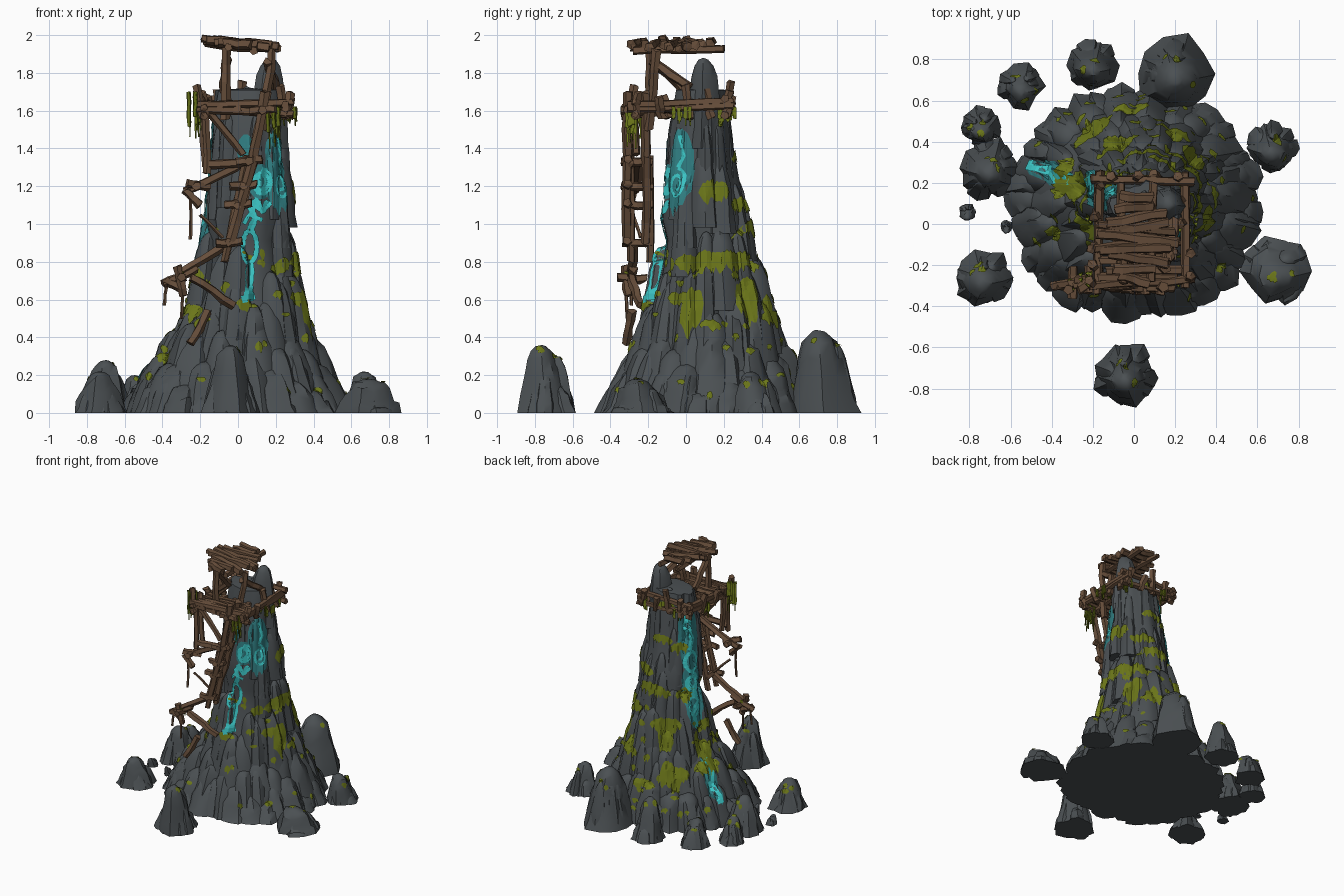
import bpy, bmesh, math, random
from mathutils import Vector
from mathutils.bvhtree import BVHTree

if "Cube" in bpy.data.objects:
    bpy.data.objects.remove(bpy.data.objects["Cube"])
random.seed(11)
R = random.uniform
UP = Vector((0, 0, 1))

def material(name, rgb):
    m = bpy.data.materials.new(name)
    m.diffuse_color = (*rgb, 1)
    m.use_nodes = True
    m.node_tree.nodes["Principled BSDF"].inputs["Base Color"].default_value = m.diffuse_color
    return m

ROCK = material("slate rock", (0.070, 0.080, 0.086))
MOSS = material("olive moss", (0.150, 0.185, 0.010))
WOOD = material("weathered wood", (0.135, 0.076, 0.043))
GLOW = material("bright teal", (0.045, 0.56, 0.56))
DIM = material("dim teal", (0.03, 0.21, 0.225))

def finish(name, bm, mat, angle=None):
    me = bpy.data.meshes.new(name)
    bm.to_mesh(me)
    me.materials.append(mat)
    ob = bpy.data.objects.new(name, me)
    bpy.context.collection.objects.link(ob)
    if angle:
        bpy.ops.object.select_all(action='DESELECT')
        ob.select_set(True)
        bpy.context.view_layer.objects.active = ob
        bpy.ops.object.shade_smooth_by_angle(angle=math.radians(angle))
    return ob

# Spire outline: z, xmin, xmax, ymin, ymax
PROFILE = [(0, -.58, .59, -.43, .62), (.3, -.47, .44, -.30, .55), (.5, -.33, .37, -.24, .50),
           (.6, -.25, .34, -.20, .47), (.8, -.20, .30, -.16, .40), (1.0, -.18, .275, -.14, .34),
           (1.3, -.145, .25, -.11, .27), (1.6, -.13, .245, -.08, .23), (1.71, -.115, .23, -.06, .21)]

def surf(a, z, out=0.0):
    z = max(0, min(z, 1.71))
    for lo, hi in zip(PROFILE, PROFILE[1:]):
        if z <= hi[0]:
            f = (z - lo[0]) / (hi[0] - lo[0])
            x0, x1, y0, y1 = [lo[k] + (hi[k] - lo[k]) * f for k in (1, 2, 3, 4)]
            break
    return Vector(((x0 + x1) / 2 + ((x1 - x0) / 2 + out) * math.cos(a),
                   (y0 + y1) / 2 + ((y1 - y0) / 2 + out) * math.sin(a), z))

def skin(bm, rings, apex):
    n = len(rings[0])
    rs = [[bm.verts.new(p) for p in r] for r in rings]
    for a, b in zip(rs, rs[1:]):
        for i in range(n):
            bm.faces.new((a[i], a[(i + 1) % n], b[(i + 1) % n], b[i]))
    bm.faces.new(rs[0][::-1])
    tip = bm.verts.new(apex)
    for i in range(n):
        bm.faces.new((rs[-1][i], rs[-1][(i + 1) % n], tip))

def column(bm, base, top, r, n=9, taper=0.0):
    """Rounded, slightly faceted rock finger."""
    base, top = Vector(base), Vector(top)
    lobes = [R(.84, 1.16) for _ in range(n)]
    rings = []
    for t, k in [(0, 1.12), (.2, 1.06), (.42, .99), (.62, .9), (.79, .77), (.91, .57), (.98, .3)]:
        c = base.lerp(top, t)
        ring = []
        for i in range(n):
            a = 2 * math.pi * i / n
            q = r * k * (1 - taper * t) * lobes[i] * R(.94, 1.06)
            ring.append(c + Vector((q * math.cos(a), q * math.sin(a), R(-.2, .2) * r if 0 < t < .9 else 0)))
        rings.append(ring)
    skin(bm, rings, top + Vector((R(-.1, .1) * r, R(-.1, .1) * r, 0)))

# Rock spire: grooved core plus tiers of rock fingers
rock = bmesh.new()
N = 36
groove = [R(-.012, .015) for _ in range(N)]
skin(rock, [[surf(2 * math.pi * i / N, z, groove[i] + R(-.006, .006) - (.05 if z < .95 else .012))
             for i in range(N)] for z in [k * 1.71 / 15 for k in range(16)]], (.06, .08, 1.72))
# count, top low, top high, radius low, radius high, drop, steepness, start angle, sweep
TIERS = [(26, .10, .27, .055, .095, 1, .15, 0, 360), (22, .24, .44, .08, .11, 1, .4, 0, 360),
         (18, .40, .60, .08, .11, 1, .6, 0, 360), (14, .55, .78, .07, .10, .6, .65, 0, 360),
         (11, .74, .96, .06, .09, .5, .65, 0, 360), (9, .95, 1.2, .055, .08, .45, .6, -25, 220),
         (7, 1.15, 1.42, .05, .065, .4, .6, -20, 210), (9, 1.4, 1.66, .04, .05, .5, .7, 0, 360)]
for cnt, t0, t1, r0, r1, drop, steep, start, sweep in TIERS:
    for i in range(cnt):
        a = math.radians(start + sweep * (i + R(-.35, .35)) / cnt)
        t, r = R(t0, t1), R(r0, r1)
        zb = max(0, t - drop)
        top = surf(a, t, -.45 * r)
        base = surf(a, zb, -.02).lerp(Vector((top.x, top.y, zb)), steep)
        column(rock, base, top, r)
# Summit horn and crown lumps
column(rock, (.15, .08, 1.4), (.17, .09, 1.88), .09)
for x, y, z in [(-.05, .05, 1.70), (.05, .14, 1.73), (.06, .02, 1.69), (.18, .14, 1.74)]:
    column(rock, (x * .5 + .03, y * .5 + .04, 1.3), (x, y, z), .06)
rock.normal_update()
spire_tree = BVHTree.FromBMesh(rock)
finish("rock_spire", rock, ROCK, 38)

# Loose boulders around the foot: x, y, radius, height
BOULDERS = [(-.04, -.74, .135, .36), (-.73, -.26, .115, .22), (-.70, .27, .125, .28), (-.74, .47, .08, .2),
            (.69, -.23, .14, .18), (.67, .37, .105, .22), (.2, .73, .16, .44), (-.2, .77, .105, .32),
            (-.55, .67, .095, .2), (-.81, .06, .035, .07), (-.62, -.01, .025, .08)]
loose = bmesh.new()
for x, y, r, h in BOULDERS:
    column(loose, (x, y, 0), (x, y - .03, h), r, 10, .35)
    for k in range(7):
        a = k * .9 + R(-.3, .3)
        q = r * R(.6, .85)
        px, py = x + q * math.cos(a), y + q * math.sin(a)
        column(loose, (px, py, 0), (x + .6 * (px - x), y + .6 * (py - y), h * R(.35, .85)), r * R(.35, .5), 7, .2)
loose.normal_update()
loose_tree = BVHTree.FromBMesh(loose)
finish("loose_boulders", loose, ROCK, 38)

def cast(tree, target, d, off):
    hit = tree.ray_cast(target + d * .8, -d)[0]
    return hit + d * off if hit else None

def sheet(bm, tree, grid, d, off):
    """Lay a grid of points on the rock along direction d."""
    pts = [[cast(tree, p, d, off) for p in row] for row in grid]
    vs = [[bm.verts.new(p) if p else None for p in row] for row in pts]
    for a, b in zip(vs, vs[1:]):
        for i in range(len(a) - 1):
            q = [a[i], a[i + 1], b[i + 1], b[i]]
            if None in q or max((q[k].co - q[k - 1].co).length for k in range(4)) > .075:
                continue
            f = bm.faces.new(q)
            f.normal_update()
            if f.normal.dot(d) < 0:
                f.normal_flip()

def patch(bm, tree, target, d, w, h, off=.008, rag=1.0):
    """Ragged oval patch, lower edge dripping."""
    d = Vector(d).normalized()
    side = Vector((-d.y, d.x, 0)).normalized()
    rise = UP if d.z < .6 else d.cross(side)
    nu = max(6, int(w / .011))
    nv = max(4, int(h / .012))
    grid = []
    for i in range(nu + 1):
        u = -1 + 2 * i / nu
        e = math.sqrt(max(0, 1 - u * u)) * h / 2
        hi, lo = e * R(1 - .3 * rag, 1), -e * R(1 - .7 * rag, 1 + .5 * rag)
        grid.append([Vector(target) + side * u * w / 2 + rise * (lo + (hi - lo) * j / nv) for j in range(nv + 1)])
    sheet(bm, tree, grid, d, off)

def ribbon(bm, target, d, pts, w):
    """Painted band through (u, z) points."""
    d = Vector(d).normalized()
    side = Vector((-d.y, d.x, 0)).normalized()
    P = [Vector(p) for p in pts]
    path = [a.lerp(b, k / 5) for a, b in zip(P, P[1:]) for k in range(5)] + [P[-1]]
    grid = []
    for i, p in enumerate(path):
        t = (path[min(i + 3, len(path) - 1)] - path[max(i - 3, 0)])
        t = t.normalized() if t.length > 1e-5 else Vector((0, 1))
        nrm = Vector((-t.y, t.x)) * w / 2 * R(.85, 1.2)
        grid.append([Vector(target) + side * q.x + UP * q.y for q in (p - nrm, p, p + nrm)])
    sheet(bm, spire_tree, grid, d, .009)

def loop(u, z, ru, rz, turns=1.0, end=1.0, n=14):
    m = int(n * turns)
    return [(u + ru * (1 + (end - 1) * k / m) * math.sin(2 * math.pi * k / n),
             z + rz * (1 + (end - 1) * k / m) * math.cos(2 * math.pi * k / n)) for k in range(m + 1)]

# Teal markings: front streak, right swirl, left streak
FRONT, RIGHT, LEFT = (0, -1, 0), (.75, -.65, 0), (-1, .42, 0)
glow, dim = bmesh.new(), bmesh.new()
C0, C1, C2 = (0, .08, 0), (.06, .08, 0), (0, .08, 0)
for pts, w in [([(.055, .60), (.06, .68), (.065, .79)], .045), ([(.02, .6), (.09, .62)], .04),
               (loop(.062, .88, .038, .085), .026), ([(.065, .97), (.09, 1.03), (.07, 1.08), (.11, 1.13)], .038),
               ([(.03, 1.0), (.06, 1.05), (.13, 1.02)], .024), ([(.08, 1.13), (.13, 1.07), (.165, 1.12)], .04),
               (loop(.125, 1.22, .05, .07, 2, .3), .026)]:
    ribbon(glow, C0, FRONT, pts, w)
for pts, w in [(loop(.01, 1.21, .05, .085, 1.6, .3), .016), ([(.01, 1.3), (.04, 1.36), (.01, 1.47)], .02)]:
    ribbon(glow, C1, RIGHT, pts, w)
for pts, w in [([(.0, 1.56), (-.03, 1.46), (.01, 1.36), (-.02, 1.28)], .045), (loop(-.01, 1.19, .055, .075), .024),
               (loop(-.02, 1.03, .06, .075, 2, .3), .022), ([(-.02, .96), (.03, .88), (-.04, .8), (-.01, .68)], .045),
               (loop(-.02, .85, .05, .07), .02), ([(-.0, .46), (.02, .38), (-.01, .3), (.01, .18)], .055)]:
    ribbon(glow, C2, LEFT, pts, w)
for c, d, u, z, w, h in [(C0, FRONT, .04, 1.38, .09, .2), (C0, FRONT, .12, 1.22, .13, .2),
                         (C1, RIGHT, .01, 1.28, .17, .46), (C2, LEFT, -.01, 1.35, .18, .55),
                         (C2, LEFT, -.01, .93, .19, .55), (C2, LEFT, .0, .33, .12, .34)]:
    s = Vector((-d[1], d[0], 0)).normalized()
    patch(dim, spire_tree, Vector(c) + s * u + UP * z, d, w, h, .004, .25)
finish("bright_teal_markings", glow, GLOW)
finish("dim_teal_markings", dim, DIM)

# Moss on ledges: angle, z, width, height
moss = bmesh.new()
LEDGES = [(-5, .80, .32, .12), (30, .80, .34, .13), (15, 1.16, .17, .14), (60, 1.1, .2, .1), (95, 1.36, .18, .08),
          (85, .98, .3, .11), (120, .74, .24, .13), (150, .95, .16, .12), (135, 1.3, .14, .1), (205, .55, .18, .11),
          (165, .42, .22, .16), (125, .4, .2, .14), (-88, .57, .12, .07), (-30, .6, .14, .09), (0, .46, .12, .08),
          (60, .5, .2, .11), (90, .3, .18, .1), (180, .68, .16, .1), (230, .5, .14, .08), (-45, .78, .09, .08),
          (100, 1.62, .14, .07)]
for a, z, w, h in LEDGES:
    a = math.radians(a)
    patch(moss, spire_tree, surf(a, z), (math.cos(a), math.sin(a), .6), w, h)
# Moss caps seen from above: x, y, z, size
for x, y, z, s in [(-.3, .2, .6, .15), (-.2, .5, .45, .16), (.31, .35, .7, .15), (.38, .03, .6, .13), (.2, .45, .6, .1),
                   (-.42, -.05, .4, .08), (-.1, .42, .7, .12)]:
    patch(moss, spire_tree, (x, y, z), (x * .8, y * .8, 1), s, s, .009, .6)
for _ in range(65):
    a, z = R(0, 6.283), .08 + 1.0 * R(0, 1) ** 1.4
    patch(moss, spire_tree, surf(a, z), (math.cos(a), math.sin(a), R(.3, 1.2)), R(.03, .07), R(.03, .06))
for x, y, r, h in BOULDERS[:9]:
    for _ in range(3):
        a = R(0, 6.283)
        patch(moss, loose_tree, (x, y, h * R(.3, .8)), (math.cos(a), math.sin(a), R(.3, 2)), R(.03, .06), R(.03, .05))
finish("ledge_moss", moss, MOSS)

def beam(bm, p, q, w=.034, sides=5):
    """Rough hewn timber from p to q."""
    p, q = Vector(p), Vector(q)
    d = (q - p).normalized()
    s = d.cross(UP if abs(d.z) < .9 else Vector((0, 1, 0))).normalized()
    t = s.cross(d)
    rings = []
    for k in range(5):
        c = p.lerp(q, k / 4) + (s * R(-.12, .12) + t * R(-.12, .12)) * w
        rings.append([c + (s * math.cos(a) + t * math.sin(a)) * w * R(.52, .72) + d * R(-.2, .2) * w
                      for a in [math.pi / 4 + 2 * math.pi * i / sides for i in range(sides)]])
    skin(bm, rings, q + d * w * .1)

# Lookout deck on top: long planks in the middle, short ones at the ends
deck = bmesh.new()
for i in range(9):
    y, tilt = -.27 + i * .05, R(-.03, .03)
    half = .06 + .14 * max(0, 1 - abs(y + .07) / .22)
    z = 1.955 + R(-.01, .012)
    beam(deck, (.01 - half + R(-.02, .02), y - tilt, z + half * .09), (.01 + half + R(-.02, .02), y + tilt, z - half * .09), .044)
for p, q in [((-.05, -.29, 1.94), (-.06, .2, 1.925)), ((.08, -.28, 1.92), (.1, .2, 1.925)),
             ((-.19, -.12, 1.98), (.22, -.08, 1.925)), ((-.18, -.0, 1.975), (.2, -.04, 1.92))]:
    beam(deck, p, q, .036)
# Deck legs and braces
for p, q in [((-.07, -.19, 1.55), (-.06, -.19, 1.94)), ((.13, -.2, 1.5), (.18, -.15, 1.92)),
             ((.16, -.18, 1.86), (.2, .02, 1.72)), ((-.06, -.18, 1.87), (-.08, .0, 1.7))]:
    beam(deck, p, q, .042)
finish("lookout_deck", deck, WOOD)

# Railing collar round the summit
collar = bmesh.new()
corners = [(-.18, -.30), (.25, -.27), (.25, .21), (-.17, .22)]
for k in range(4):
    a, b = Vector(corners[k]), Vector(corners[(k + 1) % 4])
    e = (b - a).normalized() * .04
    for z in (1.60, 1.64):
        beam(collar, (*(a - e), z + R(-.03, .03)), (*(b + e), z + R(-.03, .03)), .036)
    for t in (0, .3, .6, .85):
        c = a.lerp(b, t)
        if k != 0 or t == 0:
            beam(collar, (c.x, c.y, 1.56), (c.x + R(-.04, .04), c.y + R(-.04, .04), R(1.67, 1.76)), .04)
for x in (-.1, .0, .12):
    beam(collar, (x, -.31, 1.61), (x + .02, -.05, 1.61), .036)
# Floor planks of the front landing
for y in (-.26, -.21, -.16, -.11):
    beam(collar, (-.17 + R(-.02, .03), y + R(-.02, .02), 1.63), (.2 + R(-.03, .03), y + R(-.02, .02), 1.63), .036)
finish("summit_collar", collar, WOOD)

# Leaning trestle ladder down the front
ladder = bmesh.new()
for y in (-.31, -.21):
    beam(ladder, (.15, y, 1.70), (.07, y, 1.3), .042)
    beam(ladder, (.09, y, 1.36), (-.04, y, .9), .042)
    beam(ladder, (.05, y + .02, 1.36), (-.07, y + .02, .80), .034)
for x, z in [(.13, 1.6), (.06, 1.33), (.03, 1.2), (-.0, 1.1), (-.05, .9)]:
    beam(ladder, (x, -.34, z), (x, -.18, z), .038)
    beam(ladder, (x - .07, -.31, z), (x + .07, -.31, z + .01), .038)
for p, q in [((-.18, -.28, 1.63), (.03, -.26, 1.37)), ((-.17, -.3, 1.62), (-.16, -.3, 1.27)),
             ((-.19, -.21, 1.6), (-.17, -.22, 1.3))]:
    beam(ladder, p, q, .034)
finish("trestle_ladder", ladder, WOOD)

# Broken side arms and fallen planks
arms = bmesh.new()
for p, q in [((-.28, -.27, 1.17), (.05, -.25, 1.33)), ((-.27, -.32, 1.22), (-.16, -.25, 1.2)),
             ((-.22, -.34, 1.2), (-.22, -.2, 1.2)), ((-.17, -.3, 1.32), (.1, -.3, 1.32)),
             ((-.28, -.29, 1.18), (-.2, -.29, 1.1)), ((-.04, -.27, .9), (-.31, -.29, .74)),
             ((-.4, -.3, .68), (-.22, -.28, .77)), ((-.3, -.36, .72), (-.3, -.21, .71)),
             ((-.32, -.32, .78), (-.29, -.31, .62)), ((-.25, -.29, .72), (-.02, -.24, .57)),
             ((-.16, -.29, .54), (-.25, -.32, .37)), ((-.38, -.3, .7), (-.3, -.3, .66))]:
    beam(arms, p, q, .04)
for p, q in [((-.25, -.28, 1.2), (-.25, -.29, .92)), ((-.29, -.32, .7), (-.3, -.31, .5)),
             ((-.2, -.28, 1.05), (-.08, -.24, .93)), ((-.38, -.29, .68), (-.39, -.29, .57))]:
    beam(arms, p, q, .015)
finish("broken_arms", arms, WOOD)

# Moss tufts and strands on the timber: x, y, z, spread, length, strands
hang = bmesh.new()
for x, y, z, s, l, n in [(-.23, -.27, 1.68, .03, .24, 9), (.19, -.29, 1.60, .03, .22, 8), (-.2, .0, 1.61, .03, .1, 4),
                         (.26, -.02, 1.6, .05, .08, 6), (.24, .2, 1.6, .03, .12, 5), (-.1, .22, 1.6, .04, .08, 4),
                         (-.3, -.3, .73, .03, .05, 3)]:
    for _ in range(n):
        px, py = x + R(-s, s), y + R(-s, s)
        beam(hang, (px, py, z + .02), (px, py, z - l * R(.3, .7)), .02, 3)
        beam(hang, (px, py, z - l * .2), (px + .005, py, z - l * R(.5, 1)), .008, 3)
finish("hanging_moss", hang, MOSS)
